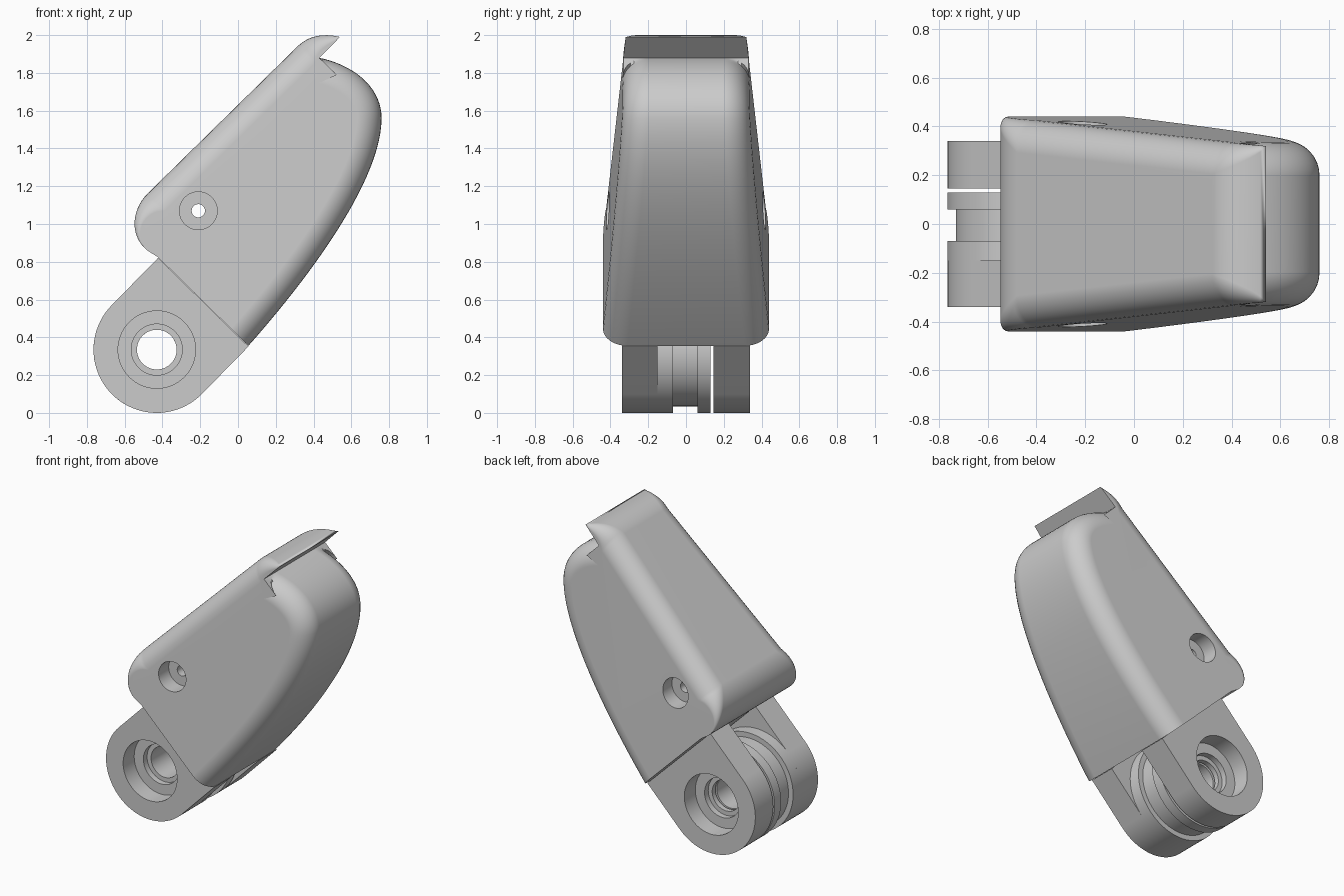
import bpy, bmesh, math
from mathutils import Vector
from mathutils.geometry import interpolate_bezier

old = bpy.data.objects.get("Cube")
if old:
    bpy.data.objects.remove(old, do_unlink=True)

grey = bpy.data.materials.new("plain grey")
grey.use_nodes = True
COLOR = (0.6, 0.6, 0.6, 1)
grey.diffuse_color = COLOR
grey.node_tree.nodes["Principled BSDF"].inputs["Base Color"].default_value = COLOR

# Points are (x, z); U runs along the link, V across it
U = Vector((0.70, 0.714))
V = Vector((0.714, -0.70))
PIN = Vector((-0.43, 0.335))
BASE = Vector((0.055, 0.355))
HINGE_R = 0.335


def make(name, bm):
    bmesh.ops.remove_doubles(bm, verts=bm.verts, dist=1e-5)
    bmesh.ops.recalc_face_normals(bm, faces=bm.faces)
    mesh = bpy.data.meshes.new(name)
    bm.to_mesh(mesh)
    bm.free()
    mesh.materials.append(grey)
    obj = bpy.data.objects.new(name, mesh)
    bpy.context.collection.objects.link(obj)
    return obj


def prism(name, outline, y0, y1):
    bm = bmesh.new()
    face = bm.faces.new([bm.verts.new((p.x, y0, p.y)) for p in outline])
    new = bmesh.ops.extrude_face_region(bm, geom=[face])["geom"]
    bmesh.ops.translate(bm, vec=(0, y1 - y0, 0),
                        verts=[g for g in new if isinstance(g, bmesh.types.BMVert)])
    return make(name, bm)


def circle(c, r, n=64):
    return [c + r * Vector((math.cos(2 * math.pi * i / n), math.sin(2 * math.pi * i / n)))
            for i in range(n)]


def drill(obj, center, holes):
    """Cut round holes (radius, y0, y1) and bake the result."""
    for r, y0, y1 in holes:
        cutter = prism("cutter", circle(center, r), y0, y1)
        cutter.hide_render = True
        mod = obj.modifiers.new("hole", "BOOLEAN")
        mod.operation, mod.solver, mod.object = "DIFFERENCE", "EXACT", cutter
        bpy.context.view_layer.update()
        graph = bpy.context.evaluated_depsgraph_get()
        obj.data = bpy.data.meshes.new_from_object(obj.evaluated_get(graph))
        obj.modifiers.clear()
        bpy.data.objects.remove(cutter, do_unlink=True)


def finish(obj):
    bpy.ops.object.select_all(action="DESELECT")
    obj.select_set(True)
    bpy.context.view_layer.objects.active = obj
    bpy.ops.object.shade_smooth_by_angle(angle=math.radians(30))
    obj.modifiers.new("normals", "WEIGHTED_NORMAL").keep_sharp = True


# Body outline: each entry is point, outward normal, fillet radius
outline = []


def curve(a, b, c, d, n, radius, first=None, last=None):
    pts = [p.to_2d() for p in interpolate_bezier(*[Vector((*q, 0)) for q in (a, b, c, d)], n)]
    for i, p in enumerate(pts):
        t = pts[min(i + 1, n - 1)] - pts[max(i - 1, 0)]
        normal = Vector((t.y, -t.x)).normalized()
        if i == 0 and first:
            normal = first
        if i == n - 1 and last:
            normal = last
        outline.append((p, normal, radius(i / (n - 1))))


R = 0.13
NOTCH = (0.43, 1.88)
curve(BASE, (0.30, 0.63), (0.76, 1.20), (0.76, 1.56), 28, lambda f: R, first=V)
outline.pop()
curve((0.76, 1.56), (0.76, 1.72), (0.62, 1.84), NOTCH, 18, lambda f: R, last=-V)
outline.append((Vector(NOTCH), -V, 0))
curve((0.54, 1.99), (0.46, 2.01), (0.38, 2.0), (0.32, 1.945), 12, lambda f: R * f ** 0.7)
curve((-0.48, 1.16), (-0.56, 1.08), (-0.58, 0.94), (-0.48, 0.86), 16,
      lambda f: R * (1 - f) ** 1.5)
outline.append((BASE - 2 * HINGE_R * V, -V, 0))


def half_width(p):
    return 0.44 - 0.08 * max(0, (p - BASE).dot(U))


# Body: loft the outline across the width with rounded edges
STEPS = 8
angles = [(s, math.pi / 2 * k / STEPS)
          for s, ks in ((-1, range(STEPS, -1, -1)), (1, range(STEPS + 1))) for k in ks]
bm = bmesh.new()
rows = []
for side, a in angles:
    row = []
    for p, n, r in outline:
        q = p - n * r * (1 - math.cos(a))
        row.append(bm.verts.new((q.x, side * (half_width(q) - r * (1 - math.sin(a))), q.y)))
    rows.append(row)
for lo, hi in zip(rows, rows[1:]):
    for i in range(len(outline)):
        j = (i + 1) % len(outline)
        bm.faces.new((lo[i], lo[j], hi[j], hi[i]))
bm.faces.new(rows[0])
bm.faces.new(rows[-1])
body = make("body", bm)
drill(body, Vector((-0.21, 1.07)), [(0.035, -1, 1), (0.10, -1, -0.31), (0.10, 0.31, 1)])
finish(body)

# Hinge legs: round-ended plates with stepped bores
start = math.atan2(V.y, V.x)
stadium = [PIN + HINGE_R * Vector((math.cos(start - math.pi * i / 40),
                                   math.sin(start - math.pi * i / 40))) for i in range(41)]
stadium += [PIN - HINGE_R * V + 0.352 * U, PIN + HINGE_R * V + 0.352 * U]
for name, s, inner in (("front_leg", -1, 0.15), ("back_leg", 1, 0.145)):
    leg = prism(name, stadium, *sorted((s * inner, s * 0.34)))
    drill(leg, PIN, [(r, *sorted((s * d, s))) for r, d in ((0.105, 0), (0.135, 0.18), (0.205, 0.22))])
    finish(leg)

# Grooved pulley: lathe a stepped section around the pin axis
section = [(0.105, -0.155), (HINGE_R, -0.155), (HINGE_R, -0.07), (0.30, -0.07),
           (0.30, 0.06), (HINGE_R, 0.06), (HINGE_R, 0.13), (0.105, 0.13)]
bm = bmesh.new()
verts = [bm.verts.new((PIN.x + r, y, PIN.y)) for r, y in section]
edges = [bm.edges.new((verts[i - 1], verts[i])) for i in range(len(verts))]
bmesh.ops.spin(bm, geom=verts + edges, cent=(PIN.x, 0, PIN.y), axis=(0, 1, 0),
               angle=2 * math.pi, steps=80, use_merge=True)
finish(make("pulley", bm))
